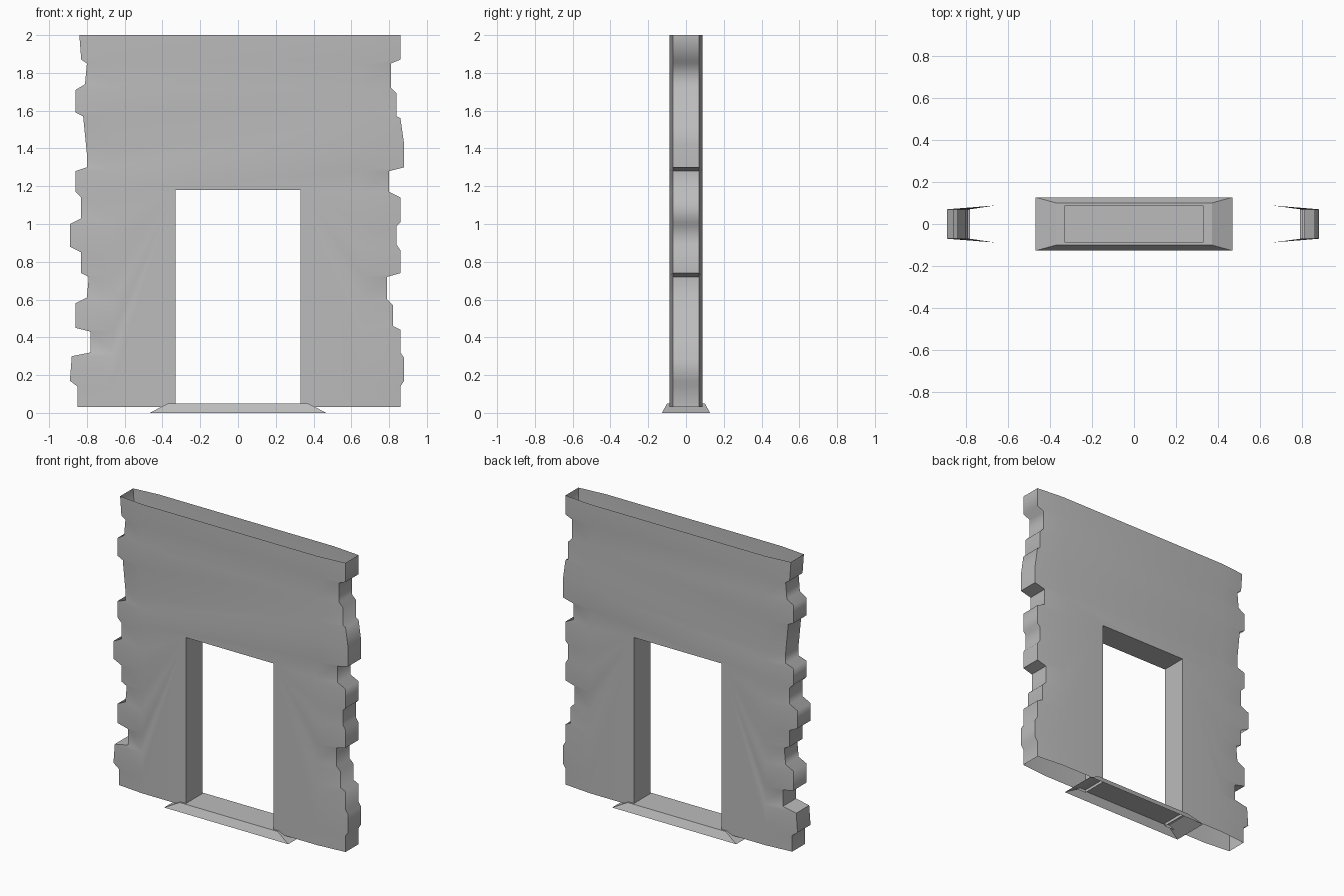
import bpy
import bmesh
from math import radians

if "Cube" in bpy.data.objects:
    bpy.data.objects.remove(bpy.data.objects["Cube"], do_unlink=True)

# One plain stone colour
stone = bpy.data.materials.new("stone_grey")
stone.use_nodes = True
grey = (0.5, 0.5, 0.5, 1)
stone.diffuse_color = grey
stone.node_tree.nodes["Principled BSDF"].inputs["Base Color"].default_value = grey

# Broken masonry outline of each end: (distance from centre, height), top to bottom
right_end = [
    (.84, 2), (.83, 1.87), (.8, 1.85), (.81, 1.74), (.86, 1.71), (.86, 1.59),
    (.82, 1.57), (.8, 1.37), (.8, 1.3), (.86, 1.28), (.86, 1.17), (.83, 1.14),
    (.83, 1.03), (.89, 1), (.89, .88), (.83, .85), (.83, .74), (.79, .72),
    (.8, .61), (.86, .58), (.86, .45), (.78, .43), (.78, .32), (.88, .3),
    (.89, .17), (.85, .14), (.85, .03)]
left_end = [
    (.86, 2), (.86, 1.87), (.81, 1.85), (.81, 1.72), (.84, 1.69), (.84, 1.57),
    (.86, 1.56), (.88, 1.42), (.88, 1.3), (.8, 1.28), (.8, 1.17), (.86, 1.14),
    (.86, 1.01), (.84, .99), (.84, .89), (.86, .86), (.86, .74), (.79, .72),
    (.79, .6), (.82, .57), (.82, .46), (.86, .44), (.86, .32), (.88, .29),
    (.88, .17), (.86, .14), (.86, .03)]

HALF = 0.088          # half depth of the flat wall
END_HALF = 0.07       # half depth at the broken ends
TAPER_X = 0.66        # where the wall starts to thin
DOOR_X, DOOR_TOP, WALL_BASE = 0.33, 1.18, 0.03


def finish(name, bm, smooth_angle=None):
    bmesh.ops.recalc_face_normals(bm, faces=bm.faces)
    mesh = bpy.data.meshes.new(name)
    bm.to_mesh(mesh)
    bm.free()
    mesh.materials.append(stone)
    obj = bpy.data.objects.new(name, mesh)
    bpy.context.collection.objects.link(obj)
    if smooth_angle:
        bpy.ops.object.select_all(action="DESELECT")
        obj.select_set(True)
        bpy.context.view_layer.objects.active = obj
        bpy.ops.object.shade_smooth_by_angle(angle=radians(smooth_angle))
    return obj


def bridge(bm, a, b):
    """Quads between two matching chains of vertices."""
    for i in range(len(a) - 1):
        bm.faces.new((a[i], a[i + 1], b[i + 1], b[i]))


# Hollow wall, open at the top and bottom
bm = bmesh.new()
edges = {}
doors = []
for face in (-1, 1):
    inner = {}
    for side, profile in ((-1, right_end), (1, left_end)):
        rim = [bm.verts.new((side * x, face * END_HALF, z)) for x, z in profile]
        inner[side] = [bm.verts.new((side * TAPER_X, face * HALF, z)) for x, z in profile]
        bridge(bm, rim, inner[side])
        edges[face, side] = rim
    # Doorway outline, from the right foot up and over to the left foot
    door = [bm.verts.new((x, face * HALF, z)) for x, z in (
        (-DOOR_X, WALL_BASE), (-DOOR_X, DOOR_TOP),
        (DOOR_X, DOOR_TOP), (DOOR_X, WALL_BASE))]
    doors.append(door)
    # Flat panel around the doorway
    bm.faces.new(inner[-1] + door + inner[1][::-1])
# Stepped ends and door reveal join front to back
for side in (-1, 1):
    bridge(bm, edges[-1, side], edges[1, side])
bridge(bm, *doors)
finish("doorway_wall", bm, 74)

# Bevelled threshold, open underneath
bm = bmesh.new()
corners = ((-1, -1), (1, -1), (1, 1), (-1, 1))
base = [bm.verts.new((sx * 0.468, sy * 0.127, 0)) for sx, sy in corners]
top = [bm.verts.new((sx * 0.37, sy * 0.1, 0.05)) for sx, sy in corners]
bridge(bm, base + base[:1], top + top[:1])
bm.faces.new(top)
finish("threshold", bm)
